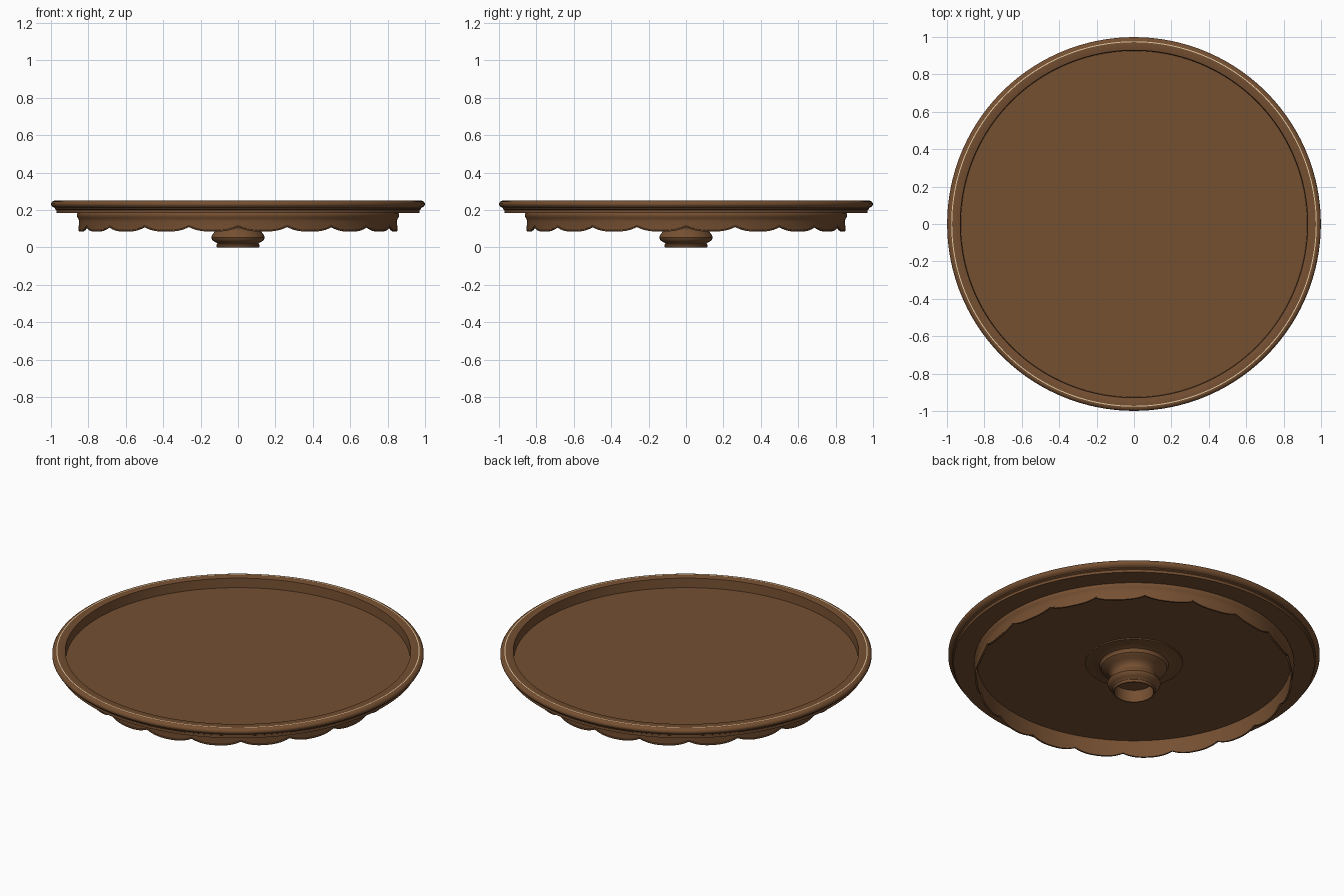
import bpy, bmesh, math

if "Cube" in bpy.data.objects:
    bpy.data.objects.remove(bpy.data.objects["Cube"])


def material(name, rgb):
    m = bpy.data.materials.new(name)
    m.diffuse_color = (*rgb, 1)
    m.use_nodes = True
    m.node_tree.nodes["Principled BSDF"].inputs["Base Color"].default_value = m.diffuse_color
    return m


WOOD = material("brown wood", (0.178, 0.079, 0.031))
INLAY = material("pale inlay", (0.85, 0.65, 0.40))


def revolve(name, n, rows, closed=False, stripe=None):
    """Revolve rows of (radius, height); height may be a function of the angle."""
    bm = bmesh.new()
    rings = []
    for r, z in rows:
        zf = z if callable(z) else (lambda a, z=z: z)
        if r == 0:
            rings.append([bm.verts.new((0, 0, zf(0)))] * n)
            continue
        rings.append([bm.verts.new((r * math.cos(a), r * math.sin(a), zf(a)))
                      for a in (2 * math.pi * i / n for i in range(n))])
    count = len(rings) if closed else len(rings) - 1
    for k in range(count):
        a, b = rings[k], rings[(k + 1) % len(rings)]
        for i in range(n):
            j = (i + 1) % n
            loop = list(dict.fromkeys((a[i], a[j], b[j], b[i])))
            f = bm.faces.new(loop)
            f.material_index = 1 if k == stripe else 0
    bmesh.ops.recalc_face_normals(bm, faces=bm.faces[:])
    me = bpy.data.meshes.new(name)
    bm.to_mesh(me)
    bm.free()
    ob = bpy.data.objects.new(name, me)
    bpy.context.collection.objects.link(ob)
    me.materials.append(WOOD)
    if stripe is not None:
        me.materials.append(INLAY)
    bpy.ops.object.select_all(action='DESELECT')
    ob.select_set(True)
    bpy.context.view_layer.objects.active = ob
    bpy.ops.object.shade_smooth_by_angle(angle=math.radians(35))
    return ob


# Table top: sunk field with a steep wall, flat rim, hairline inlay, moulded edge
revolve("table_top", 160, [
    (0, .194), (.926, .194), (.929, .249), (.931, .25), (.972, .25),
    (.977, .25), (.986, .249), (.994, .244), (.999, .236), (.999, .228),
    (.994, .219), (.985, .213), (.978, .210), (.978, .204), (.971, .200),
    (.971, .185), (0, .185)], stripe=4)

# Scalloped apron: 20 lobes with a slim lower lip
LOBES = 20


def scallop(offset):
    def z(a):
        t = (a * LOBES / (2 * math.pi)) % 1
        return .084 + .025 * abs(2 * t - 1) ** 2.6 + offset
    return z


revolve("scalloped_apron", LOBES * 16, [
    (.855, .188), (.861, .180), (.862, .170), (.858, .160), (.852, .150),
    (.850, .138), (.850, scallop(.008)), (.854, scallop(.006)),
    (.854, scallop(0)), (.844, scallop(0)),
    (.844, .138), (.844, .186)], closed=True)

# Turned central hub, hollow at the bottom
revolve("centre_hub", 64, [
    (.262, .187), (.262, .178), (.235, .176), (.205, .172), (.186, .166),
    (.180, .158), (.178, .146), (.165, .136), (.145, .127), (.130, .114),
    (.122, .100), (.122, .090), (.128, .080), (.138, .066), (.143, .053),
    (.138, .040), (.126, .030), (.113, .023), (.110, .018), (.116, .013),
    (.116, .006), (.112, 0), (.106, 0), (.104, .01), (.102, .07), (0, .07)])
